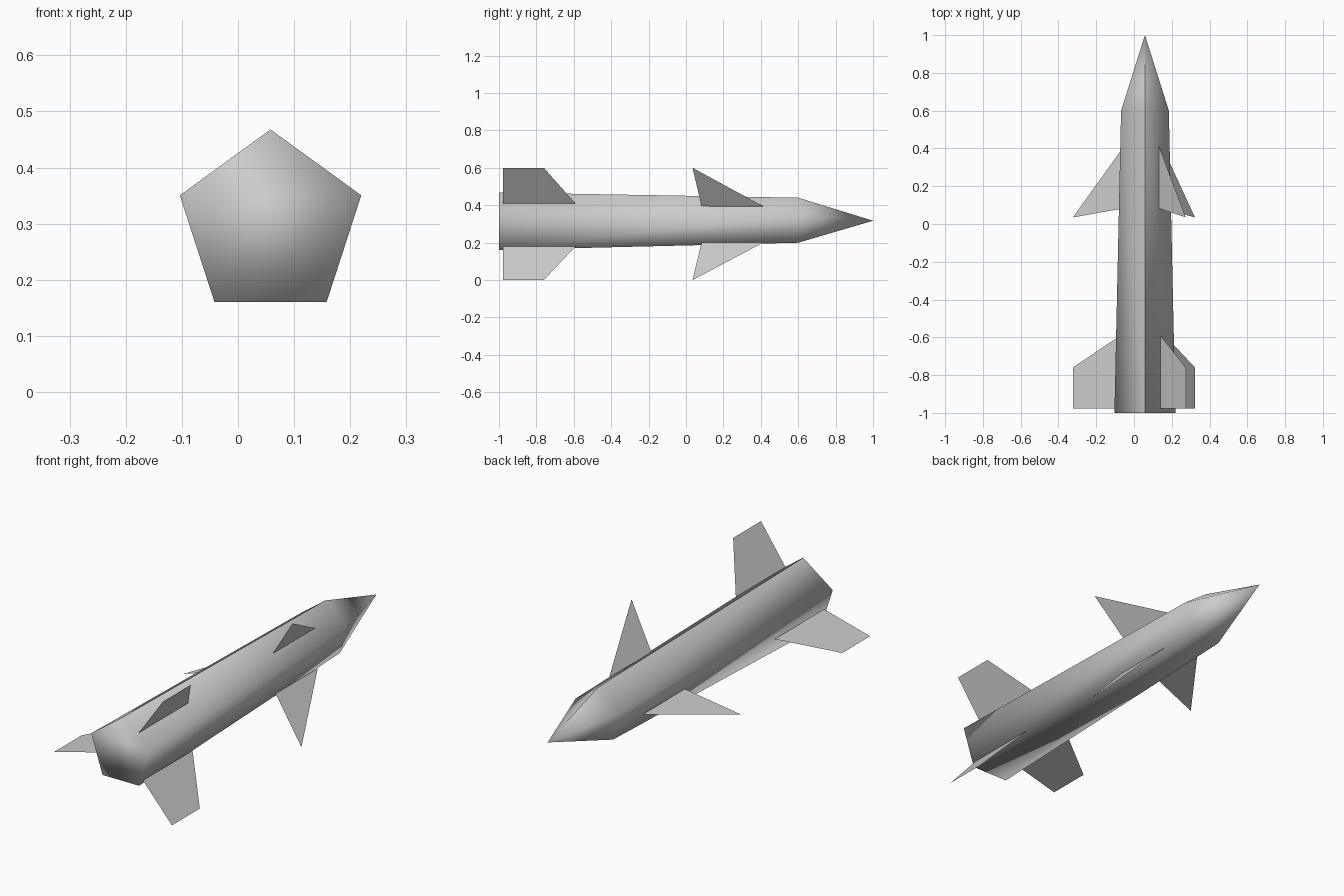
import bpy
import bmesh
from math import sin, cos, tau
from mathutils import Vector

cube = bpy.data.objects.get("Cube")
if cube:
    bpy.data.objects.remove(cube, do_unlink=True)

grey = bpy.data.materials.new("plain grey")
grey.use_nodes = True
colour = (0.6, 0.6, 0.6, 1)
grey.diffuse_color = colour
grey.node_tree.nodes["Principled BSDF"].inputs["Base Color"].default_value = colour


def add_object(name, bm):
    mesh = bpy.data.meshes.new(name)
    bm.to_mesh(mesh)
    bm.free()
    mesh.materials.append(grey)
    obj = bpy.data.objects.new(name, mesh)
    bpy.context.collection.objects.link(obj)
    return obj


# Body: tapered five-sided tube with a pointed nose and a closed tail
SIDES = 5
AXIS_X = 0.058


def ring(bm, y, z, radius):
    return [bm.verts.new((AXIS_X - radius * sin(tau * k / SIDES), y,
                          z + radius * cos(tau * k / SIDES)))
            for k in range(SIDES)]


bm = bmesh.new()
tail = ring(bm, -1, 0.298, 0.170)
shoulder = ring(bm, 0.6, 0.307, 0.133)
tip = bm.verts.new((AXIS_X, 1, 0.317))
for k in range(SIDES):
    n = (k + 1) % SIDES
    bm.faces.new((tail[k], tail[n], shoulder[n], shoulder[k]))
    bm.faces.new((shoulder[k], shoulder[n], tip))
for k in range(SIDES - 2):
    bm.faces.new((tail[-1], tail[k], tail[k + 1]))
bmesh.ops.recalc_face_normals(bm, faces=bm.faces)
for face in bm.faces:
    face.smooth = True
# The top ridge stays sharp, the other corners blend softly
for pair in ((tail[0], shoulder[0]), (shoulder[0], tip), (tail[0], tail[1])):
    bm.edges.get(pair).smooth = False
add_object("body", bm)


# Fins: thin flat sheets in three directions, one set at the tail, one ahead
def fin(name, root, tip_xz, root_y, tip_y):
    bm = bmesh.new()
    points = [(root[0], y, root[1]) for y in root_y]
    points += [(tip_xz[0], y, tip_xz[1]) for y in tip_y]
    bm.faces.new([bm.verts.new(Vector(p)) for p in points])
    add_object(name, bm)


directions = {
    # name: (tail root, forward root, outer end), each as x, z
    "upper_left": ((0.14, 0.408), (0.132, 0.394), (0.274, 0.6)),
    "lower_left": ((0.164, 0.18), (0.148, 0.2), (0.323, 0)),
    "right": ((-0.072, 0.256), (-0.052, 0.261), (-0.324, 0.19)),
}
for name, (tail_root, forward_root, end) in directions.items():
    fin(name + "_tail_fin", tail_root, end, (-0.978, -0.59), (-0.76, -0.978))
    fin(name + "_forward_fin", forward_root, end, (0.083, 0.413), (0.035,))
